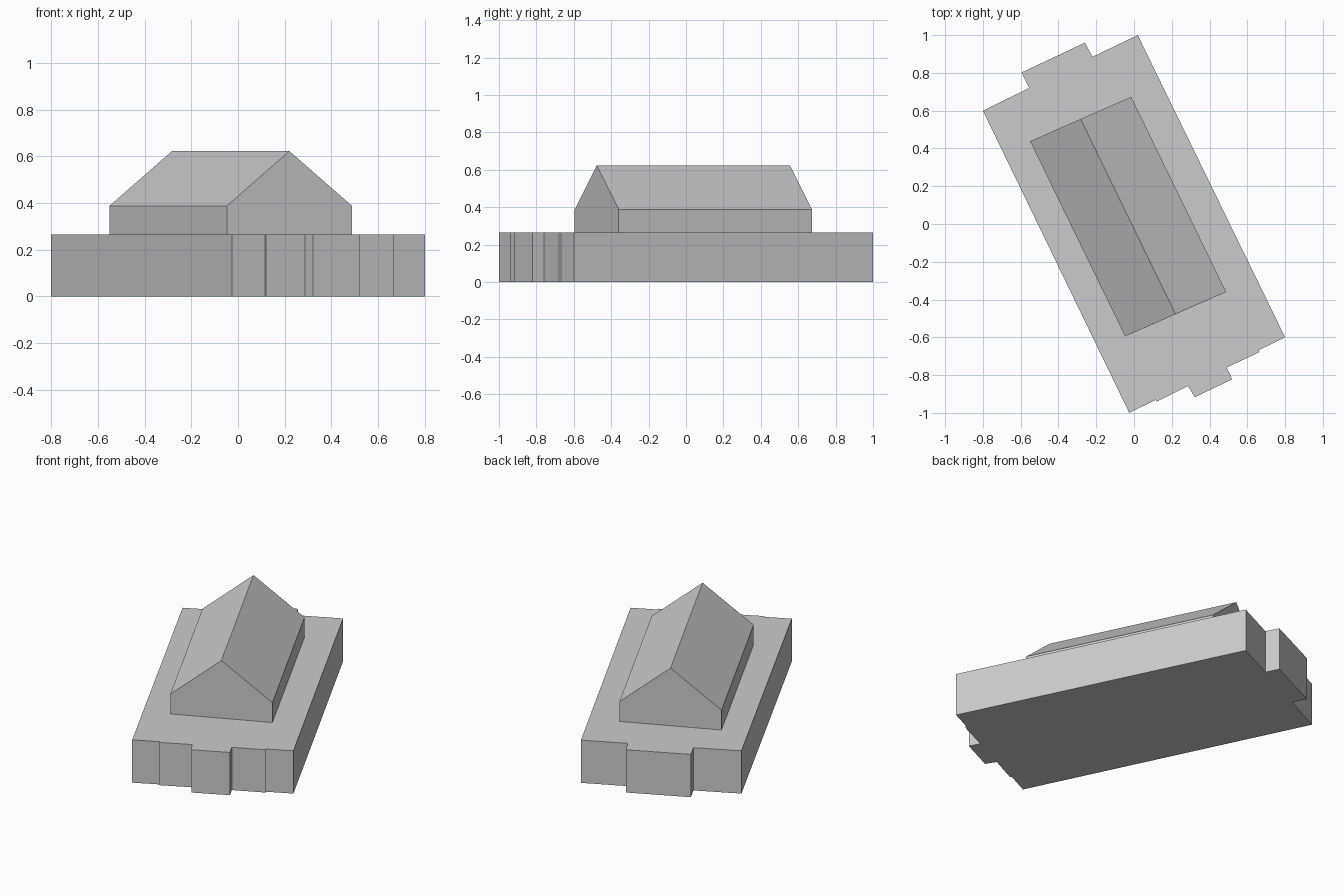
import bpy
import bmesh
from mathutils import Vector

cube = bpy.data.objects.get("Cube")
if cube:
    bpy.data.objects.remove(cube, do_unlink=True)

# Single plain grey for the whole building
grey = bpy.data.materials.new("plain_grey")
grey.use_nodes = True
grey.diffuse_color = (0.6, 0.6, 0.6, 1)
grey.node_tree.nodes["Principled BSDF"].inputs["Base Color"].default_value = grey.diffuse_color

BASE_TOP, EAVES, RIDGE = 0.265, 0.388, 0.622


def prism(name, profile, offset):
    """Sweep a closed flat profile along an offset into a capped solid."""
    bm = bmesh.new()
    face = bm.faces.new([bm.verts.new(p) for p in profile])
    swept = bmesh.ops.extrude_face_region(bm, geom=[face], use_keep_orig=True)
    moved = [v for v in swept["geom"] if isinstance(v, bmesh.types.BMVert)]
    bmesh.ops.translate(bm, verts=moved, vec=offset)
    bmesh.ops.recalc_face_normals(bm, faces=bm.faces)
    mesh = bpy.data.meshes.new(name)
    bm.to_mesh(mesh)
    bm.free()
    mesh.materials.append(grey)
    obj = bpy.data.objects.new(name, mesh)
    bpy.context.collection.objects.link(obj)
    return obj


# Lower storey: long block with a rear bay and a stepped front bay
outline = [
    (-0.8, 0.6), (-0.555, 0.72), (-0.595, 0.802), (-0.26, 0.96), (-0.22, 0.885), (0.02, 1),
    (0.8, -0.6), (0.66, -0.668), (0.665, -0.678), (0.49, -0.76), (0.52, -0.822),
    (0.322, -0.917), (0.286, -0.858), (0.12, -0.94), (0.115, -0.931), (-0.025, -1),
]
prism("lower_storey", [(x, y, 0) for x, y in outline], (0, 0, BASE_TOP))

# Upper hall: gabled cross-section swept along the ridge direction
left, right = Vector((-0.047, -0.595)), Vector((0.488, -0.36))
ridge = Vector((0.22, -0.477))
gable = [(*left, BASE_TOP), (*right, BASE_TOP), (*right, EAVES),
         (*ridge, RIDGE), (*left, EAVES)]
prism("gabled_hall", gable, (-0.503, 1.033, 0))
